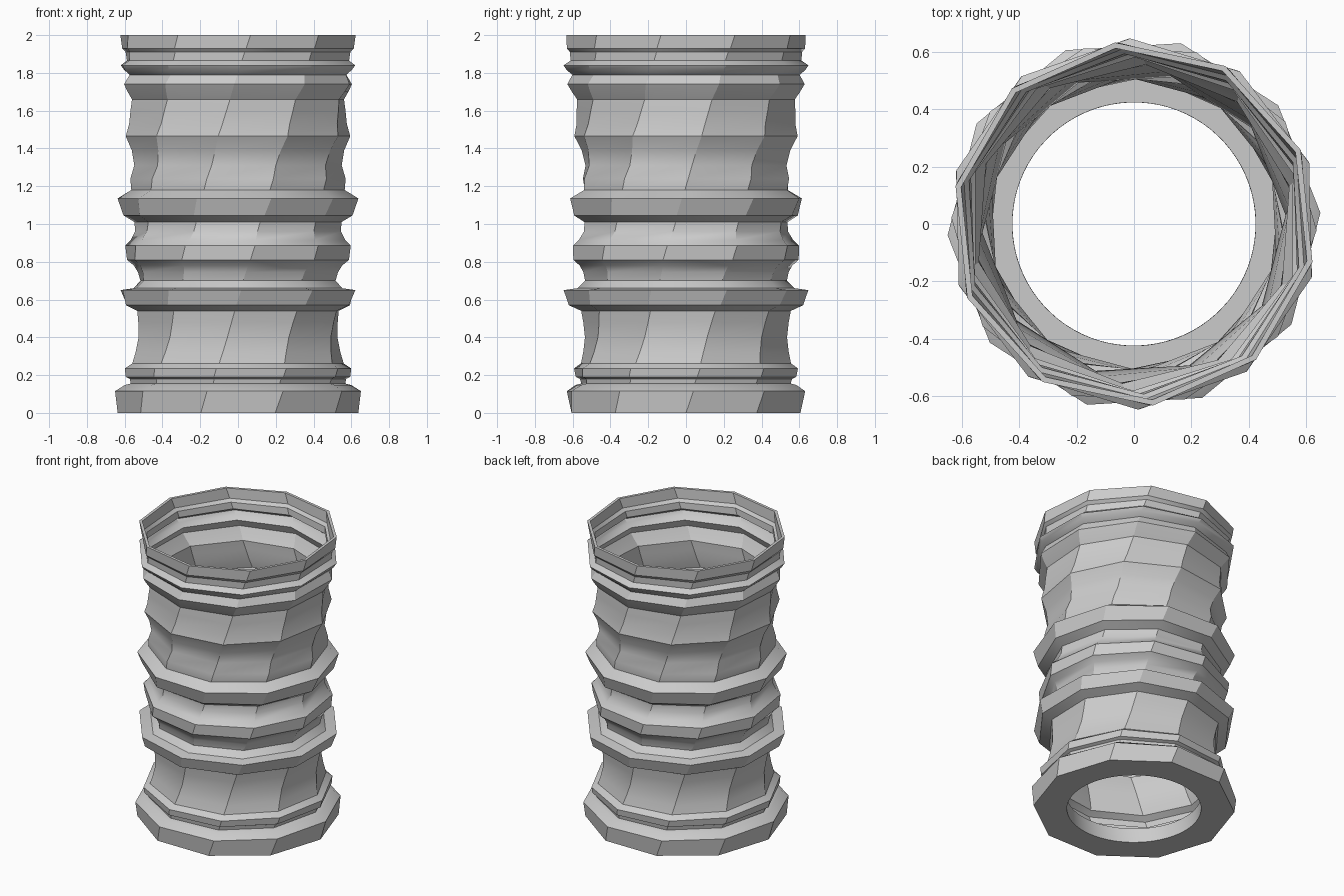
import bpy
import bmesh
import math

cube = bpy.data.objects.get("Cube")
if cube:
    bpy.data.objects.remove(cube, do_unlink=True)

SIDES = 10
STEP = math.tau / SIDES
TWIST = math.radians(30)      # turn per unit of height
WALL = 0.02
HOLE = 0.425
FLOOR_TOP = 0.1

# One flat colour
grey = bpy.data.materials.new("light grey")
grey.use_nodes = True
colour = (0.6, 0.6, 0.6, 1)
grey.diffuse_color = colour
grey.node_tree.nodes["Principled BSDF"].inputs["Base Color"].default_value = colour


def ring(bm, radius, z, per_side=1, circular=False):
    """Twisted decagon (or circle) of vertices at height z."""
    verts = []
    for i in range(SIDES * per_side):
        a = i * STEP / per_side
        r = radius
        if not circular:
            r *= math.cos(STEP / 2) / math.cos(a % STEP - STEP / 2)
            if per_side == 1:
                r = radius
        a += TWIST * z
        verts.append(bm.verts.new((r * math.cos(a), r * math.sin(a), z)))
    return verts


def skin(bm, rings):
    """Join neighbouring rings with quads."""
    for low, high in zip(rings, rings[1:]):
        n = len(low)
        for i in range(n):
            j = (i + 1) % n
            bm.faces.new((low[i], low[j], high[j], high[i]))


def finish(bm, name, flip=False):
    bmesh.ops.recalc_face_normals(bm, faces=bm.faces)
    if flip:
        bmesh.ops.reverse_faces(bm, faces=bm.faces)
    mesh = bpy.data.meshes.new(name)
    bm.to_mesh(mesh)
    bm.free()
    mesh.materials.append(grey)
    obj = bpy.data.objects.new(name, mesh)
    bpy.context.collection.objects.link(obj)
    bpy.ops.object.select_all(action="DESELECT")
    obj.select_set(True)
    bpy.context.view_layer.objects.active = obj
    bpy.ops.object.shade_smooth_by_angle(angle=math.radians(30))
    return obj


# Ribbed outline: (radius, height) from foot to rim
outline = [
    (0.637, 0), (0.652, 0.115), (0.6, 0.148), (0.57, 0.155), (0.575, 0.18),
    (0.597, 0.19), (0.604, 0.235), (0.565, 0.262), (0.55, 0.32), (0.538, 0.4),
    (0.545, 0.48), (0.555, 0.54), (0.62, 0.57), (0.648, 0.65), (0.575, 0.66),
    (0.535, 0.7), (0.545, 0.745), (0.565, 0.78), (0.6, 0.81), (0.605, 0.885),
    (0.575, 0.915), (0.55, 0.96), (0.55, 1.01), (0.608, 1.045),
    (0.638, 1.135), (0.565, 1.18), (0.57, 1.24), (0.55, 1.31), (0.565, 1.39),
    (0.6, 1.465), (0.585, 1.53), (0.582, 1.6), (0.578, 1.66), (0.605, 1.7),
    (0.628, 1.74), (0.602, 1.79), (0.632, 1.815), (0.648, 1.84),
    (0.612, 1.865), (0.615, 1.91), (0.632, 1.93), (0.637, 2),
]

# Twisted thin-walled body: up the outside, over the rim, down the inside
bm = bmesh.new()
path = outline + [(r - WALL, z) for r, z in reversed(outline) if z > FLOOR_TOP]
skin(bm, [ring(bm, r, z) for r, z in path])
# Outward on the outside, which also turns the inner wall inward
bm.faces.ensure_lookup_table()
finish(bm, "twisted_body")
body = bpy.data.objects["twisted_body"]
first = body.data.polygons[0]
if first.normal.dot(first.center) < 0:
    body.data.flip_normals()

# Base plate with a round hole
bm = bmesh.new()
plate = [
    ring(bm, 0.637, 0, 8),
    ring(bm, HOLE, 0, 8, True),
    ring(bm, HOLE, FLOOR_TOP, 8, True),
    ring(bm, 0.632, FLOOR_TOP, 8),
]
skin(bm, plate)
finish(bm, "base_plate")
plate_obj = bpy.data.objects["base_plate"]
if plate_obj.data.polygons[0].normal.z > 0:
    plate_obj.data.flip_normals()
